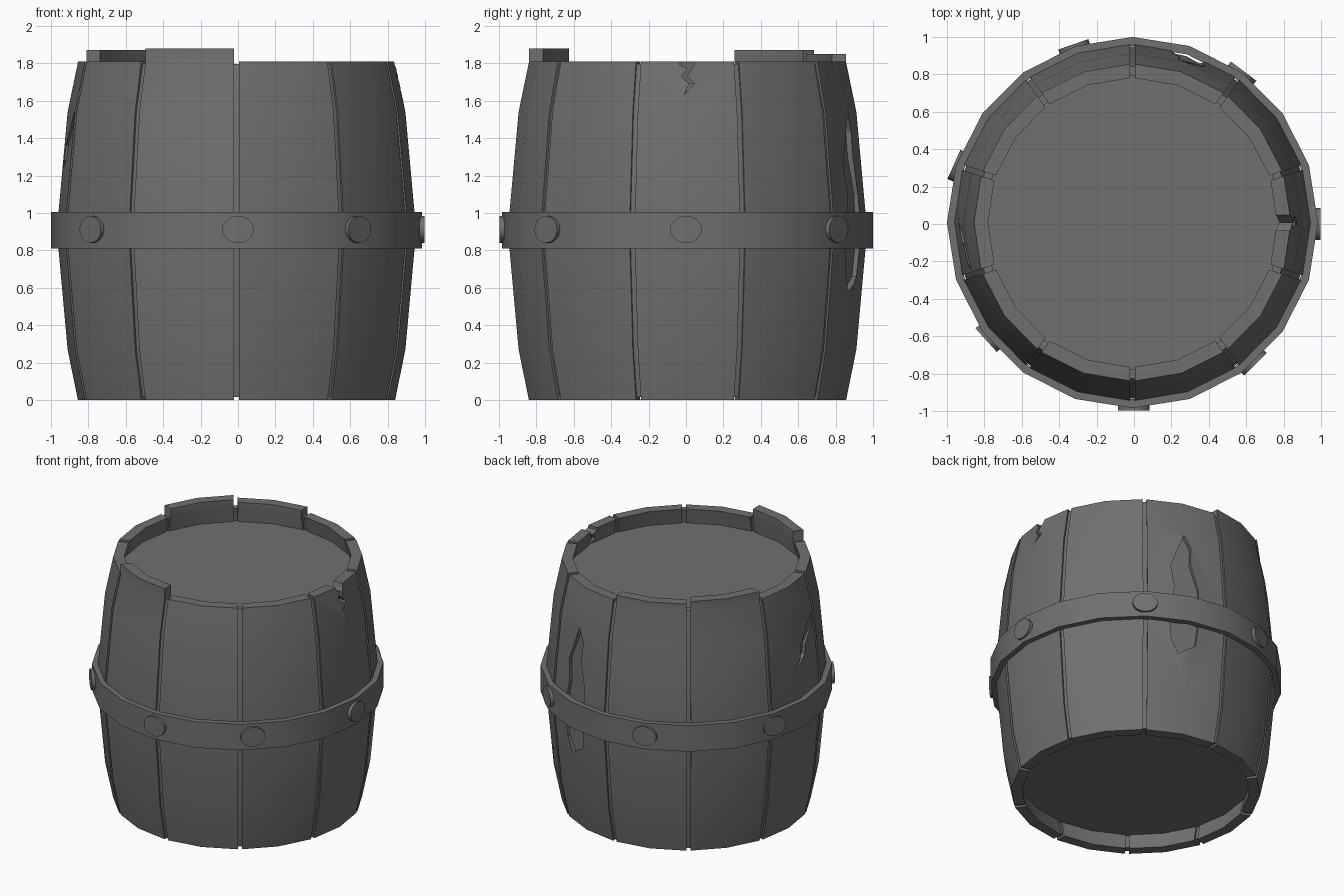
import bpy, bmesh
from math import sin, cos, pi, radians
from mathutils import Vector

if "Cube" in bpy.data.objects:
    bpy.data.objects.remove(bpy.data.objects["Cube"])

CX, CY = -0.008, 0.008          # barrel axis
PROFILE = [(0.848, 0), (0.903, 0.27), (0.952, 0.81), (0.952, 1.0), (0.903, 1.54), (0.847, 1.81)]
THICK, GAP = 0.075, 0.014

dark = bpy.data.materials.new("dark_grey")
dark.diffuse_color = (0.16, 0.16, 0.16, 1)
dark.use_nodes = True
dark.node_tree.nodes["Principled BSDF"].inputs["Base Color"].default_value = dark.diffuse_color


def finish(name, bm, smooth=True):
    bmesh.ops.recalc_face_normals(bm, faces=bm.faces)
    me = bpy.data.meshes.new(name)
    bm.to_mesh(me)
    bm.free()
    me.materials.append(dark)
    ob = bpy.data.objects.new(name, me)
    bpy.context.collection.objects.link(ob)
    bpy.ops.object.select_all(action='DESELECT')
    ob.select_set(True)
    bpy.context.view_layer.objects.active = ob
    if smooth:
        bpy.ops.object.shade_smooth_by_angle(angle=radians(30))
    return ob


def loft(name, rings, closed=False, smooth=True):
    """Join rings of points; cap the ends or close the loop."""
    bm = bmesh.new()
    vs = [[bm.verts.new(p) for p in ring] for ring in rings]
    n = len(vs[0])
    pairs = list(zip(vs, vs[1:])) + ([(vs[-1], vs[0])] if closed else [])
    for a, b in pairs:
        for i in range(n):
            j = (i + 1) % n
            bm.faces.new((a[i], a[j], b[j], b[i]))
    if not closed:
        bm.faces.new(vs[0][::-1])
        bm.faces.new(vs[-1])
    return finish(name, bm, smooth)


def polar(r, deg, z, shift=0.0):
    """Point on the barrel, shifted sideways along the tangent."""
    a = radians(deg)
    return Vector((CX + r * cos(a) - shift * sin(a), CY + r * sin(a) + shift * cos(a), z))


def stave(name, mid, top):
    prof = PROFILE + ([(PROFILE[-1][0], top)] if top > 1.82 else [])
    rings = []
    for r, z in prof:
        q = r - THICK
        rings.append([polar(r, mid - 18, z, GAP), polar(r, mid, z), polar(r, mid + 18, z, -GAP),
                      polar(q, mid + 18, z, -GAP), polar(q, mid, z), polar(q, mid - 18, z, GAP)])
    return loft(name, rings)


def cut(target, deg, outline, r_in):
    """Carve a crack: outline is (sideways, z), cut radially down to r_in(z)."""
    rings = [[polar(r_in(z), deg, z, t) for t, z in outline],
             [polar(1.1, deg, z, t) for t, z in outline]]
    cutter = loft("crack_cutter", rings, smooth=False)
    cutter.hide_render = True
    mod = target.modifiers.new("crack", 'BOOLEAN')
    mod.operation, mod.solver, mod.object = 'DIFFERENCE', 'EXACT', cutter
    bpy.context.view_layer.objects.active = target
    # cut before the smoothing modifier, if there is one
    bpy.ops.object.modifier_move_to_index(modifier=mod.name, index=0)
    bpy.ops.object.modifier_apply(modifier=mod.name)
    bpy.data.objects.remove(cutter)
    bpy.ops.object.select_all(action='DESELECT')
    target.select_set(True)
    bpy.ops.object.shade_smooth_by_angle(angle=radians(30))


def radius_at(z):
    for (r0, z0), (r1, z1) in zip(PROFILE, PROFILE[1:]):
        if z <= z1:
            return r0 + (r1 - r0) * (z - z0) / (z1 - z0)
    return PROFILE[-1][0]


# Staves, three of them standing proud at the top
tall = {252: 1.88, 144: 1.87, 108: 1.85}
staves = {d: stave(f"stave_{d}", d, tall.get(d, 1.81)) for d in range(0, 360, 36)}

# Cracks: rim split, long gouge at the back, diagonal split on the left
cut(staves[0], 0, [(-.04, 1.84), (-.04, 1.79), (0, 1.77), (-.035, 1.73), (.01, 1.69), (-.02, 1.63),
                   (.04, 1.69), (-.003, 1.735), (.03, 1.78), (.04, 1.81), (.04, 1.84)],
    lambda z: 0.6)
cut(staves[72], 72, [(-.01, 1.53), (.04, 1.43), (.03, 1.3), (.085, 1.1), (.085, .85), (.065, .66),
                     (-.06, .58), (-.11, .68), (-.13, .85), (-.09, 1.1), (-.11, 1.27)],
    lambda z: radius_at(z) - 0.035)
cut(staves[180], 180, [(.245, 1.55), (.235, 1.46), (.12, 1.35), (.11, 1.29), (-.06, 1.19),
                       (.04, 1.28), (.05, 1.36), (.15, 1.45)],
    lambda z: radius_at(z) - 0.04)

# Filler strips behind the gaps between staves
for d in range(18, 360, 36):
    rings = []
    for r, z in PROFILE:
        z = min(max(z, 0.015), 1.797)
        rings.append([polar(r - 0.012, d, z, -.025), polar(r - 0.012, d, z, .025),
                      polar(r - 0.06, d, z, .025), polar(r - 0.06, d, z, -.025)])
    loft(f"gap_strip_{d}", rings)

# Recessed lid and base
for name, z0, z1 in (("lid", 1.65, 1.695), ("base", 0.12, 0.165)):
    loft(name, [[polar(0.815, d, z) for d in range(0, 360, 18)] for z in (z0, z1)])

# Metal band
loft("band", [[polar(0.992, d, 0.81), polar(0.992, d, 1.005), polar(0.945, d, 1.005), polar(0.945, d, 0.81)]
              for d in range(0, 360, 18)], closed=True)

# Oval rivets: (position angle, facing angle)
for i, (d, face) in enumerate([(-89.6, -90), (-49, -45), (-0.5, 0), (53.7, 53), (108.4, 109), (162, 156), (218.8, 222)]):
    c, a = polar(1.004, d, 0.912), radians(face)
    n, t = Vector((cos(a), sin(a), 0)), Vector((-sin(a), cos(a), 0))
    ring = [c + t * 0.085 * cos(k * pi / 12) + Vector((0, 0, 0.072 * sin(k * pi / 12))) for k in range(24)]
    loft(f"rivet_{i}", [[p - n * 0.05 for p in ring], ring])
